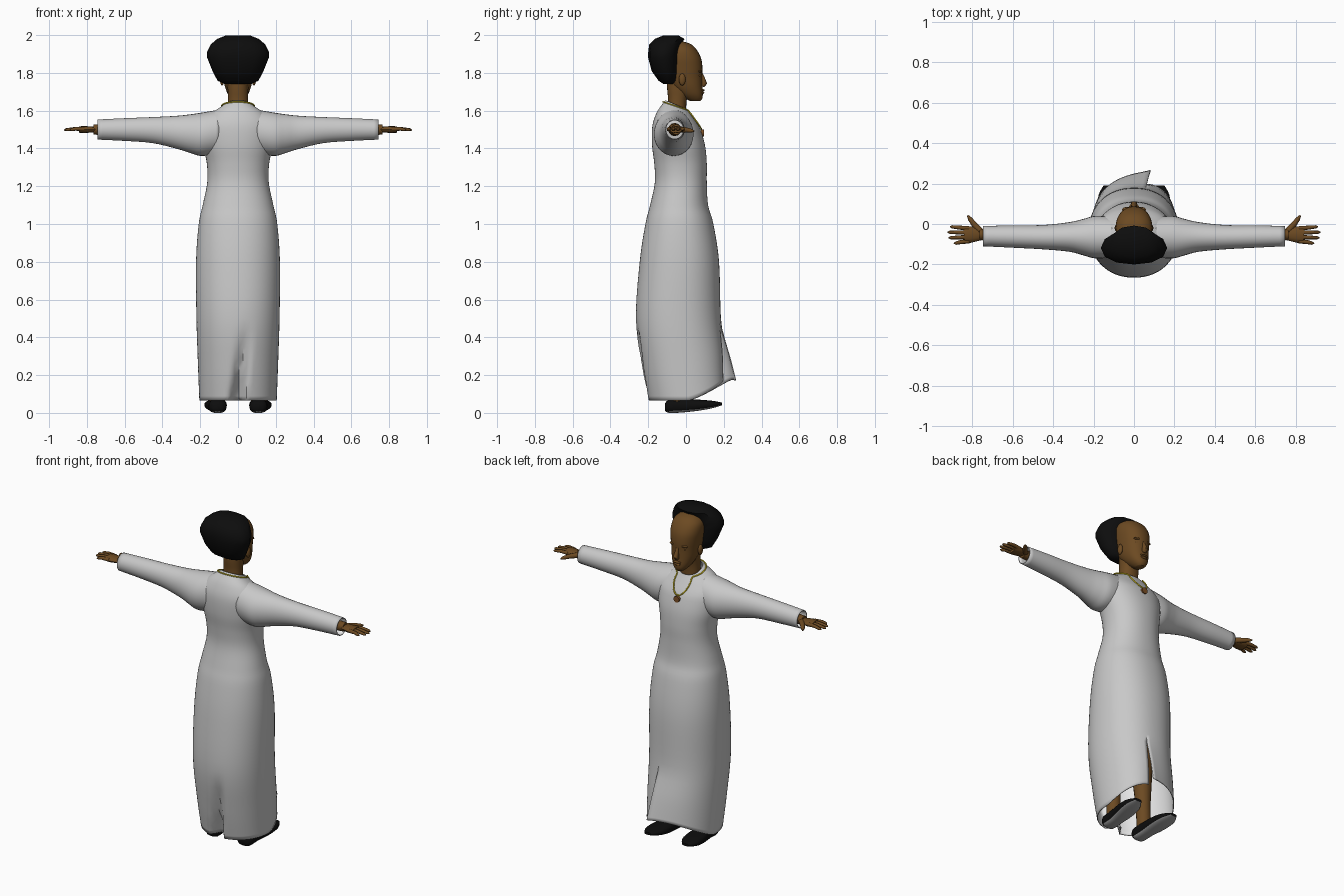
import bpy, bmesh
from math import sin, cos, pi, exp, radians
from mathutils import Vector

if "Cube" in bpy.data.objects:
    bpy.data.objects.remove(bpy.data.objects["Cube"])


def material(name, rgb):
    m = bpy.data.materials.new(name)
    m.use_nodes = True
    m.diffuse_color = (*rgb, 1)
    m.node_tree.nodes["Principled BSDF"].inputs["Base Color"].default_value = (*rgb, 1)
    return m


cloth = material("cloth grey", (0.58, 0.58, 0.58))
lining = material("lining white", (0.9, 0.9, 0.9))
skin = material("skin brown", (0.15, 0.068, 0.016))
black = material("hair and shoe black", (0.004, 0.004, 0.004))
sole = material("sole grey", (0.35, 0.35, 0.35))
gold = material("chain gold", (0.75, 0.6, 0.02))
wood = material("pendant brown", (0.2, 0.08, 0.02))


def finish(name, bm, *mats):
    me = bpy.data.meshes.new(name)
    bm.to_mesh(me)
    bm.free()
    ob = bpy.data.objects.new(name, me)
    bpy.context.collection.objects.link(ob)
    for m in mats:
        me.materials.append(m)
    return ob


def loft(name, rings, *mats, cap=True, closed=True):
    bm = bmesh.new()
    rows = [[bm.verts.new(p) for p in r] for r in rings]
    n = len(rings[0])
    for lo, hi in zip(rows, rows[1:]):
        for j in range(n if closed else n - 1):
            k = (j + 1) % n
            bm.faces.new((lo[j], lo[k], hi[k], hi[j]))
    if cap:
        bm.faces.new(rows[0][::-1])
        bm.faces.new(rows[-1])
        bmesh.ops.recalc_face_normals(bm, faces=bm.faces[:])
    else:
        bmesh.ops.remove_doubles(bm, verts=bm.verts[:], dist=0.0002)
    return finish(name, bm, *mats)


def spline(keys, per):
    out = []
    for i in range(len(keys) - 1):
        a, b, c, d = (keys[max(0, min(len(keys) - 1, i + k))] for k in (-1, 0, 1, 2))
        for s in range(per):
            t = s / per
            out.append([q + 0.5 * t * (r - p + t * (2*p - 5*q + 4*r - s2 + t * (3*(q - r) + s2 - p)))
                        for p, q, r, s2 in zip(a, b, c, d)])
    return out + [list(keys[-1])]


def oval(a, power=1.0):
    c, s = cos(a), sin(a)
    return (abs(c) ** power * (1 if c > 0 else -1), abs(s) ** power * (1 if s > 0 else -1))


def stack(name, keys, mat, sides=24, per=4, power=0.9):
    # keys are height, half width, back, front
    rings = []
    for z, w, back, front in spline(keys, per):
        ring = []
        for j in range(sides):
            c, s = oval(2 * pi * j / sides, power)
            ring.append((w * c, (back + front) / 2 + (front - back) / 2 * s, z))
        rings.append(ring)
    return loft(name, rings, mat)


def tube(name, path, mat, sides=10, flat=1.0):
    # path points carry a radius; flat squashes the section vertically
    rings = []
    for i, p in enumerate(path):
        d = Vector(path[min(i + 1, len(path) - 1)][:3]) - Vector(path[max(i - 1, 0)][:3])
        u = d.cross(Vector((0, 0, 1)) if abs(d.z) < abs(d.x) + abs(d.y) else Vector((0, 1, 0))).normalized()
        v = d.cross(u).normalized() * flat
        rings.append([Vector(p[:3]) + p[3] * (u * cos(2*pi*j/sides) + v * sin(2*pi*j/sides)) for j in range(sides)])
    return loft(name, rings, mat)


def ball(name, at, size, mat):
    bm = bmesh.new()
    bmesh.ops.create_uvsphere(bm, u_segments=14, v_segments=8, radius=1)
    for v in bm.verts:
        v.co = Vector(at) + Vector(v.co[i] * size[i] for i in range(3))
    return finish(name, bm, mat)


def mirror(ob):
    ob.modifiers.new("mirror", "MIRROR").use_mirror_merge = False
    return ob


def line_cloth(ob):
    s = ob.modifiers.new("lining", "SOLIDIFY")
    s.thickness, s.offset, s.material_offset = 0.005, -1, 1


# Robe body: height, half width, back, front
robe_rows = spline([(.065, .205, -.2, .225), (.25, .212, -.235, .212), (.5, .22, -.265, .185),
                    (.8, .222, -.245, .175), (1.0, .208, -.215, .145), (1.1, .187, -.19, .117),
                    (1.22, .163, -.165, .11), (1.32, .165, -.168, .11), (1.42, .185, -.18, .1),
                    (1.52, .19, -.178, .07), (1.59, .15, -.155, .04), (1.635, .095, -.125, .02),
                    (1.655, .066, -.108, .012)], 5)


def robe_point(row, a):
    z, w, back, front = row
    c, s = oval(a, 0.92)
    p = Vector((w * c, (back + front) / 2 + (front - back) / 2 * s, z))
    p.z += 0.11 * max(0, s) ** 1.3 * max(0, 1 - (z - .065) / .4)    # raised front hem
    p.z -= 0.025 * (s + 1) * max(0, (z - 1.5) / .155)               # lowered front collar
    return p


COLS = 72
rings = []
for row in robe_rows:
    ring = []
    for j in range(COLS + 1):
        p = robe_point(row, radians(76) + 2 * pi * j / COLS)
        f = max(0, 1 - row[0] / 0.46)
        # front slit: one edge swings out over the other
        p += Vector((.03, .055, 0)) * f * exp(-j / 5)
        p.y -= .025 * f * exp((j - COLS) / 4)
        # back slit: folded inward
        if p.y < 0:
            p.y += .1 * f * max(0, 1 - abs(p.x - .045 + .06 * f) / .045)
        ring.append(p)
    rings.append(ring)
line_cloth(loft("robe_body", rings, cloth, lining, cap=False, closed=False))

# Sleeves: distance out, centre y, centre z, half depth, half height
rings = [[(x, y + ry * cos(2*pi*j/28), z + rz * sin(2*pi*j/28)) for j in range(28)]
         for x, y, z, ry, rz in spline([(.1, -.065, 1.49, .1, .115), (.19, -.065, 1.475, .105, .115),
                                        (.25, -.065, 1.478, .09, .103), (.32, -.064, 1.485, .073, .088),
                                        (.45, -.065, 1.497, .06, .069), (.6, -.062, 1.5, .055, .06),
                                        (.745, -.06, 1.5, .05, .053)], 4)]
line_cloth(mirror(loft("sleeves", rings, cloth, lining, cap=False)))

# Arms and hands
mirror(tube("wrists", [(.5, -.06, 1.5, .035), (.7, -.055, 1.5, .029), (.765, -.052, 1.5, .027)], skin, 12))
mirror(tube("palms", [(.735, -.052, 1.5, .024), (.77, -.05, 1.5, .034), (.81, -.052, 1.5, .041),
                      (.84, -.054, 1.5, .038)], skin, 12, 0.45))
for i, tip in enumerate((.908, .92, .915, .89)):
    y = -.022 - .021 * i
    end = y + (.008 - .006 * i)
    mirror(tube(f"finger_{i + 1}", [(.815, y, 1.502, .011), (.86, (y + end) / 2, 1.504, .01),
                                    (tip - .01, end, 1.499, .008), (tip, end, 1.497, .003)], skin, 8))
mirror(tube("thumbs", [(.76, -.035, 1.5, .017), (.79, -.002, 1.498, .014), (.81, .025, 1.494, .011),
                       (.822, .042, 1.491, .004)], skin, 8))

# Neck and head
stack("neck", [(1.55, .06, -.105, 0), (1.65, .054, -.095, .003), (1.72, .055, -.1, .02), (1.8, .055, -.1, .03)], skin)
stack("head", [(1.65, .022, .025, .076), (1.665, .038, -.005, .086), (1.69, .055, -.04, .089), (1.73, .07, -.08, .087),
               (1.78, .079, -.11, .086), (1.83, .086, -.12, .087), (1.88, .091, -.12, .079),
               (1.925, .085, -.11, .055), (1.953, .06, -.09, .025), (1.965, .03, -.06, -.01)], skin, 28)
tube("nose", [(0, .08, 1.798, .007), (0, .09, 1.77, .011), (0, .096, 1.745, .017), (0, .086, 1.73, .012)], skin)
ball("upper_lip", (0, .085, 1.708), (.025, .013, .007), skin)
ball("lower_lip", (0, .084, 1.695), (.022, .013, .008), skin)
mirror(ball("brows", (.034, .071, 1.808), (.026, .013, .007), skin))
mirror(ball("eyes", (.034, .069, 1.786), (.015, .008, .007), skin))
mirror(ball("ears", (.084, -.02, 1.765), (.012, .018, .032), skin))

# Hair
stack("hair", [(1.742, .07, -.12, -.06), (1.758, .108, -.145, -.045), (1.81, .135, -.182, -.037), (1.88, .163, -.2, -.037),
               (1.91, .164, -.2, -.036), (1.95, .145, -.195, -.025), (1.98, .11, -.165, -.008),
               (1.998, .065, -.12, -.04)], black, 12, 1)

# Legs and shoes
mirror(tube("legs", [(.11, -.045, .04, .04), (.108, -.05, .2, .042), (.1, -.05, .4, .058), (.095, -.05, .7, .065)], skin, 14))
rings = [[(x + w * oval(2*pi*j/20, .75)[1], y, (lo + hi) / 2 + (hi - lo) / 2 * oval(2*pi*j/20, .75)[0])
          for j in range(20)]
         for y, x, w, lo, hi in spline([(-.112, .108, .025, .012, .05), (-.09, .108, .046, 0, .068),
                                        (-.02, .11, .047, .002, .075), (.07, .117, .058, .012, .07),
                                        (.14, .124, .052, .025, .064), (.19, .128, .022, .04, .055)], 3)]
shoes = mirror(loft("shoes", rings, black, sole))
for p in shoes.data.polygons:
    p.material_index = int(p.normal.z < -0.75)


# Necklace follows the robe surface in a V
def on_robe(a, z, out):
    row = min(robe_rows, key=lambda r: abs(r[0] - z))
    below = max((r for r in robe_rows if r[0] <= z), key=lambda r: r[0], default=row)
    above = min((r for r in robe_rows if r[0] > z), key=lambda r: r[0], default=row)
    t = (z - below[0]) / max(above[0] - below[0], 1e-6)
    p = robe_point([q + t * (r - q) for q, r in zip(below, above)], a)
    return p + Vector((cos(a), sin(a), 0.4)) * out


curve = bpy.data.curves.new("necklace", "CURVE")
curve.dimensions = "3D"
curve.bevel_depth, curve.bevel_resolution = .004, 1
line = curve.splines.new("POLY")
line.points.add(95)
line.use_cyclic_u = True
for i, pt in enumerate(line.points):
    a = 2 * pi * i / 96
    pt.co = (*on_robe(a, 1.645 - .145 * max(0, sin(a)) ** 20, .005), 1)
curve.materials.append(gold)
bpy.context.collection.objects.link(bpy.data.objects.new("necklace", curve))
c = on_robe(pi / 2, 1.48, .003)
tube("pendant", [(0, c.y - .006, c.z, .019), (0, c.y + .008, c.z, .019)], wood, 16)

# Smooth shading with sharp edges kept
bpy.ops.object.select_all(action="DESELECT")
for ob in bpy.context.collection.objects:
    if ob.type == "MESH":
        ob.select_set(True)
        bpy.context.view_layer.objects.active = ob
bpy.ops.object.shade_smooth_by_angle(angle=radians(50))
